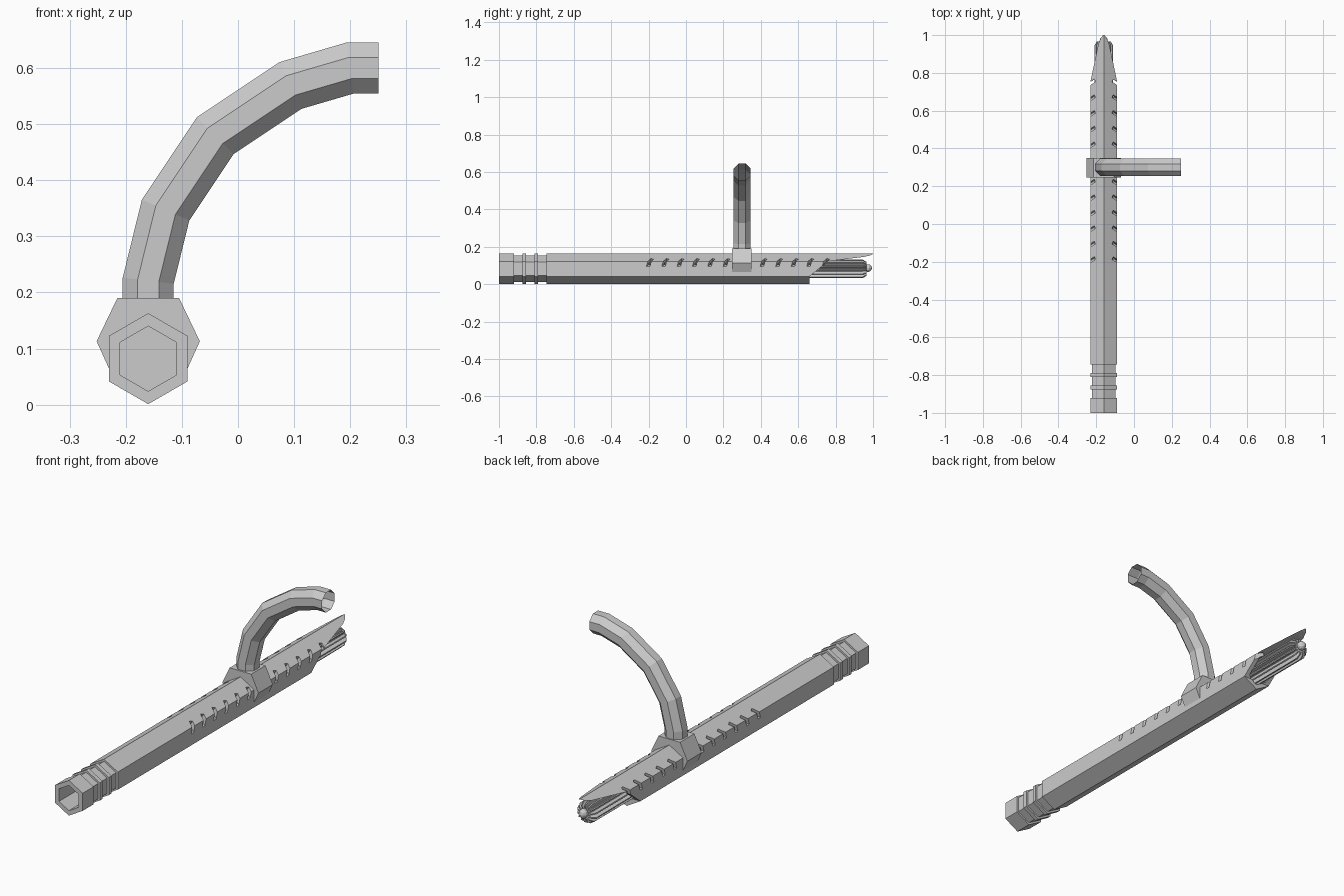
import bpy, bmesh, math
from mathutils import Vector, Matrix

if "Cube" in bpy.data.objects:
    bpy.data.objects.remove(bpy.data.objects["Cube"])

CX, CZ, R = -0.16, 0.082, 0.081      # axis of the barrel and hexagon radius

grey = bpy.data.materials.new("plain grey")
grey.diffuse_color = (0.6, 0.6, 0.6, 1)
grey.use_nodes = True
grey.node_tree.nodes["Principled BSDF"].inputs["Base Color"].default_value = grey.diffuse_color


def finish(name, bm):
    bmesh.ops.recalc_face_normals(bm, faces=bm.faces)
    if bm.calc_volume(signed=True) < 0:
        bmesh.ops.reverse_faces(bm, faces=bm.faces)
    me = bpy.data.meshes.new(name)
    bm.to_mesh(me)
    bm.free()
    me.materials.append(grey)
    ob = bpy.data.objects.new(name, me)
    bpy.context.collection.objects.link(ob)
    return ob


def loft(bm, rings, caps=True, closed=False):
    vs = [[bm.verts.new(p) for p in r] for r in rings]
    pairs = list(zip(vs, vs[1:])) + ([(vs[-1], vs[0])] if closed else [])
    for a, b in pairs:
        for i in range(len(a)):
            j = (i + 1) % len(a)
            bm.faces.new((a[i], a[j], b[j], b[i]))
    if caps and not closed:
        bm.faces.new(vs[0])
        bm.faces.new(vs[-1])


def ring(y, radii):
    n = len(radii)
    return [(CX + r * math.cos(math.pi / 2 + math.tau * i / n), y,
             CZ + r * math.sin(math.pi / 2 + math.tau * i / n)) for i, r in enumerate(radii)]


def cut(ob, cutter):
    m = ob.modifiers.new("cut", 'BOOLEAN')
    m.operation, m.solver, m.object = 'DIFFERENCE', 'EXACT', cutter
    bpy.context.view_layer.update()
    bpy.context.view_layer.objects.active = ob
    bpy.ops.object.modifier_apply(modifier=m.name)
    bpy.data.objects.remove(cutter)


# barrel: hollow hexagon with three grip grooves
profile = [(-1, R)]
for a, b in ((-0.92, -0.875), (-0.855, -0.81), (-0.79, -0.745)):
    profile += [(a, R), (a, 0.071), (b, 0.071), (b, R)]
profile += [(1, R), (1, 0.058), (-1, 0.058)]
bm = bmesh.new()
loft(bm, [ring(y, [r] * 6) for y, r in profile], closed=True)
barrel = finish("barrel", bm)

# chevron vents on both roof faces
rows = [0.74 - 0.083 * i for i in range(5)] + [0.21 - 0.082 * i for i in range(6)]
bm = bmesh.new()
for y in rows:
    for s in (-1, 1):
        n = Vector((s * 0.5, 0, 0.866))
        d = (Vector((s * 0.866, 0, -0.5)) - Vector((0, 0.55, 0))).normalized()
        w = n.cross(d)
        c = Vector((CX, y + 0.005, CZ)) + n * 0.075 + Vector((s * 0.866, 0, -0.5)) * 0.0405 - n * 0.005
        m = Matrix((d * 0.061, w * 0.016, n * 0.05)).transposed().to_4x4()
        bmesh.ops.create_cube(bm, size=1, matrix=Matrix.Translation(c) @ m)
cut(barrel, finish("vent_cutter", bm))

# slanted cut that leaves the pointed roof at the far end
side = [(0.66, -0.1), (0.66, 0.042), (0.76, 0.123), (0.95, 0.146),
        (0.985, 0.154), (1.003, 0.1625), (1.1, 0.2), (1.1, -0.1)]
bm = bmesh.new()
loft(bm, [[(x, y, z) for y, z in side] for x in (CX - 0.2, CX + 0.2)])
cut(barrel, finish("nose_cutter", bm))

# plug inside the near end
bm = bmesh.new()
loft(bm, [ring(y, [0.0585] * 6) for y in (-0.78, -0.74)])
finish("bore_plug", bm)

# fluted core rod with a ball tip
fins = [0.05, 0.05, 0.03, 0.03] * 14
bm = bmesh.new()
loft(bm, [ring(y, [r * k for r in fins]) for y, k in ((-0.3, 1), (0.945, 1), (0.965, 0.75))])
finish("core_rod", bm)
bm = bmesh.new()
bmesh.ops.create_uvsphere(bm, u_segments=10, v_segments=6, radius=0.021,
                          matrix=Matrix.Translation((CX, 0.973, CZ + 0.004)))
finish("core_tip", bm)

# collar around the barrel
half = [(0.055, 0.19), (0.092, 0.113), (0.068, 0.06)]
outline = half + [(-x, z) for x, z in reversed(half)]
bm = bmesh.new()
loft(bm, [[(CX + x, y, z) for x, z in outline] for y in (0.246, 0.35)])
finish("collar", bm)

# curved arm: open octagonal tube swept along a bent path
path = [Vector(p) for p in ((-0.16, 0.185), (-0.16, 0.221), (-0.129, 0.347), (-0.041, 0.479),
                            (0.094, 0.569), (0.2, 0.6), (0.25, 0.6))]
rings = []
for i, p in enumerate(path):
    t0 = (p - path[i - 1]).normalized() if i else (path[1] - p).normalized()
    t1 = (path[i + 1] - p).normalized() if i < len(path) - 1 else t0
    t = (t0 + t1).normalized()
    side_v = Vector((-t.y, t.x)) / t.dot(t0)
    pts = []
    for k in range(8):
        a = math.pi / 8 + math.tau * k / 8
        q = p + side_v * (0.0492 * math.cos(a))
        pts.append((q.x, 0.3 + 0.0492 * math.sin(a), q.y))
    rings.append(pts)
bm = bmesh.new()
loft(bm, rings, caps=False)
finish("curved_arm", bm)
